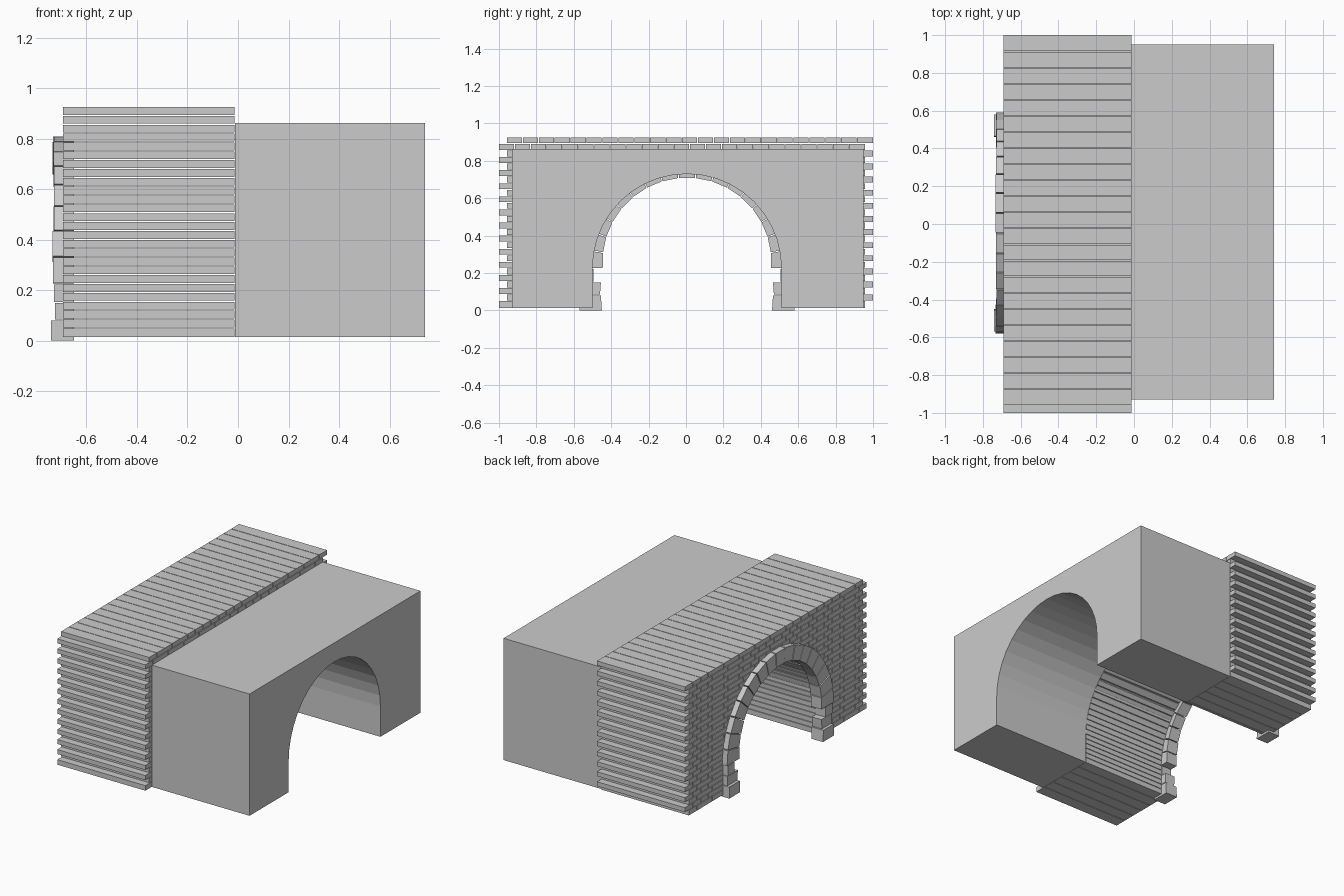
import bpy, bmesh, math, random

random.seed(4)
if "Cube" in bpy.data.objects:
    bpy.data.objects.remove(bpy.data.objects["Cube"])

grey = bpy.data.materials.new("stone grey")
grey.use_nodes = True
grey.diffuse_color = (0.6, 0.6, 0.6, 1)
grey.node_tree.nodes["Principled BSDF"].inputs["Base Color"].default_value = (0.6, 0.6, 0.6, 1)

BASE, TOP = 0.014, 0.925
ARCH_Y, SPRING, RADIUS = 0.005, 0.225, 0.505


def prism(bm, outline, x0, x1):
    """Extrude a closed (y, z) outline along x."""
    face = bm.faces.new([bm.verts.new((x0, y, z)) for y, z in outline])
    new = bmesh.ops.extrude_face_region(bm, geom=[face])["geom"]
    for v in new:
        if isinstance(v, bmesh.types.BMVert):
            v.co.x = x1


def rect(y0, y1, z0, z1):
    return [(y0, z0), (y1, z0), (y1, z1), (y0, z1)]


def finish(bm, name):
    bmesh.ops.recalc_face_normals(bm, faces=bm.faces)
    mesh = bpy.data.meshes.new(name)
    bm.to_mesh(mesh)
    bm.free()
    mesh.materials.append(grey)
    obj = bpy.data.objects.new(name, mesh)
    bpy.context.collection.objects.link(obj)
    return obj


def arch_outline(bottom, steps=20):
    """Opening outline from the +y foot over the top to the -y foot."""
    arc = [(ARCH_Y + RADIUS * math.cos(math.pi * i / steps),
            SPRING + RADIUS * math.sin(math.pi * i / steps)) for i in range(steps + 1)]
    return [(ARCH_Y + RADIUS, bottom)] + arc + [(ARCH_Y - RADIUS, bottom)]


# Plain tunnel body
bm = bmesh.new()
prism(bm, [(-0.93, BASE), (-0.93, 0.862), (0.95, 0.862), (0.95, BASE)] + arch_outline(BASE),
      -0.012, 0.74)
finish(bm, "tunnel_body")

# Brick section: long bricks in alternately shifted rows
ROWS, PER_ROW, GAP = 26, 23, 0.004
row_h = (TOP - BASE) / ROWS
pitch = 1.957 / PER_ROW
bm = bmesh.new()
for r in range(ROWS):
    start = -1.0 if r % 2 == 0 else 1.0 - PER_ROW * pitch
    z = BASE + r * row_h
    for b in range(PER_ROW):
        y = start + b * pitch
        prism(bm, rect(y, y + pitch - GAP * (b < PER_ROW - 1), z + GAP * (r > 0), z + row_h),
              -0.692, -0.014)
bricks = finish(bm, "brick_section")

# Cut the arch through the bricks
bm = bmesh.new()
prism(bm, arch_outline(-0.2), -0.9, 0.2)
cutter = finish(bm, "arch_cutter")
cutter.hide_render = True
cut = bricks.modifiers.new("arch", "BOOLEAN")
cut.operation = "DIFFERENCE"
cut.solver = "EXACT"
cut.object = cutter
evaluated = bricks.evaluated_get(bpy.context.evaluated_depsgraph_get())
bricks.data = bpy.data.meshes.new_from_object(evaluated)
bricks.modifiers.clear()
bpy.data.objects.remove(cutter)


# Wedge stones around the arch
def ring_point(angle, outer):
    radius = 0.585 if outer else 0.45 + 0.035 * math.sin(angle)
    return (ARCH_Y + radius * math.cos(angle), SPRING + radius * math.sin(angle))


STONES = 17
bm = bmesh.new()
for i in range(STONES):
    a0 = math.pi * i / STONES + 0.005
    a1 = math.pi * (i + 1) / STONES - 0.005
    prism(bm, [ring_point(a0, False), ring_point(a0, True),
               ring_point(a1, True), ring_point(a1, False)],
          -0.728 - random.uniform(0, 0.006), -0.65)
finish(bm, "arch_stones")

# Jamb stones and feet on both sides
bm = bmesh.new()
for side in (-1, 1):
    for inner0, inner1, z0, z1, front in ((0.455, 0.46, 0, 0.08, -0.74),
                                          (0.465, 0.46, 0.084, 0.15, -0.725),
                                          (0.5, 0.5, 0.154, 0.222, -0.728)):
        outline = [(inner0, z0), (0.575, z0), (0.575, z1), (inner1, z1)]
        prism(bm, [(ARCH_Y + side * y, z) for y, z in outline], front, -0.65)
finish(bm, "jamb_stones")
